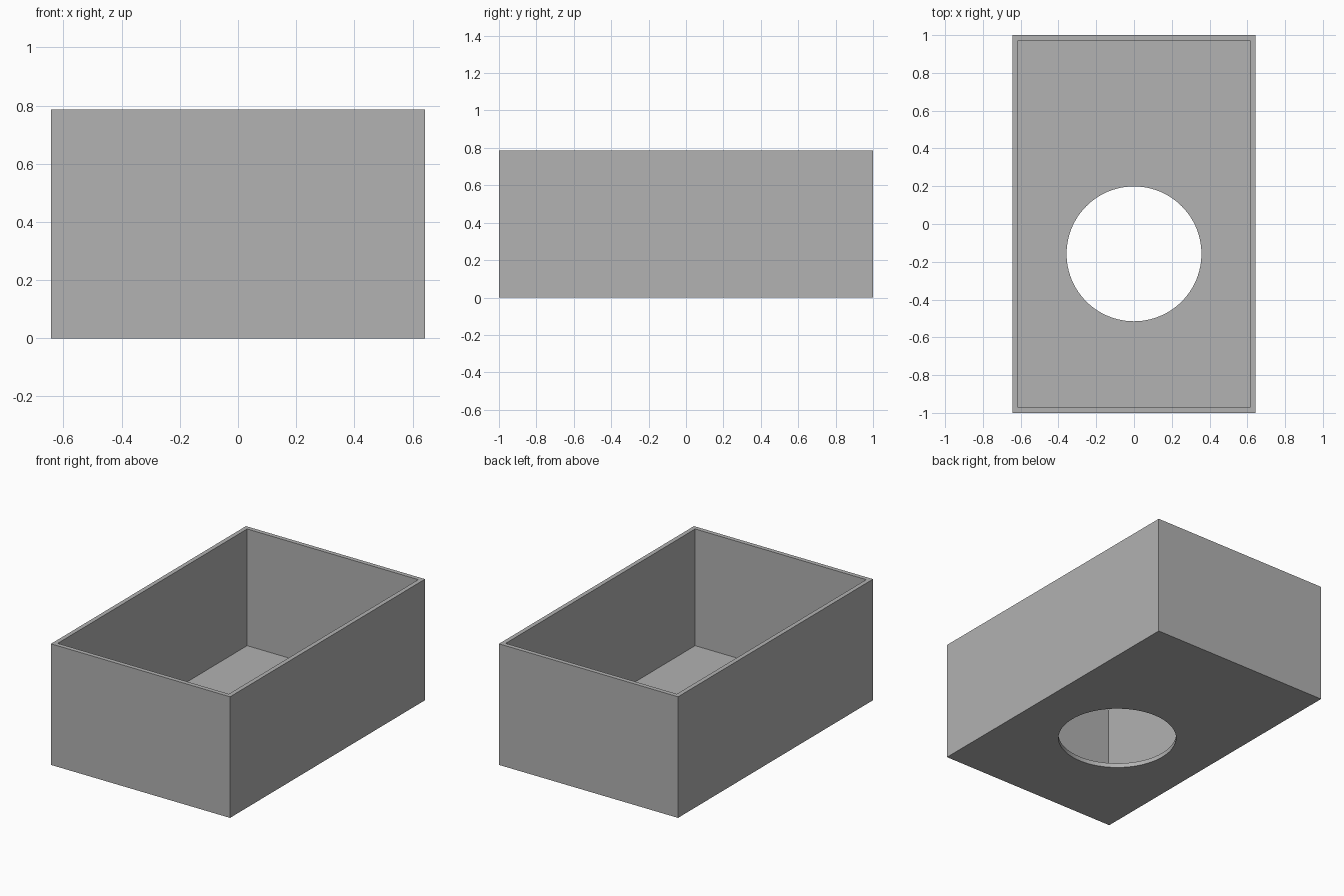
import bpy, bmesh
from mathutils import Matrix, Vector

default = bpy.data.objects.get("Cube")
if default:
    bpy.data.objects.remove(default, do_unlink=True)

WIDTH, DEPTH, HEIGHT = 1.286, 2.0, 0.786
WALL = 0.0286
HOLE_RADIUS, HOLE_Y = 0.357, -0.158

grey = bpy.data.materials.new("mid grey")
grey.use_nodes = True
grey.diffuse_color = (0.445, 0.445, 0.445, 1)
grey.node_tree.nodes["Principled BSDF"].inputs["Base Color"].default_value = grey.diffuse_color


def add_object(name, bm):
    mesh = bpy.data.meshes.new(name)
    bm.to_mesh(mesh)
    bm.free()
    mesh.materials.append(grey)
    obj = bpy.data.objects.new(name, mesh)
    bpy.context.collection.objects.link(obj)
    return obj


# Open box: inset the top face for the rim, then sink it to the floor
bm = bmesh.new()
bmesh.ops.create_cube(bm, size=1, matrix=Matrix.Translation((0, 0, HEIGHT / 2))
                      @ Matrix.Diagonal((WIDTH, DEPTH, HEIGHT, 1)))
top = max(bm.faces, key=lambda f: f.calc_center_median().z)
bmesh.ops.inset_region(bm, faces=[top], thickness=WALL, use_even_offset=True)
inner = bmesh.ops.extrude_discrete_faces(bm, faces=[top])["faces"][0]
bmesh.ops.translate(bm, verts=inner.verts, vec=Vector((0, 0, WALL - HEIGHT)))
bmesh.ops.recalc_face_normals(bm, faces=bm.faces)
box = add_object("open_box", bm)

# Round hole through the floor
bm = bmesh.new()
bmesh.ops.create_cone(bm, cap_ends=True, segments=96, radius1=HOLE_RADIUS,
                      radius2=HOLE_RADIUS, depth=0.2,
                      matrix=Matrix.Translation((0, HOLE_Y, 0)))
cutter = add_object("hole_cutter", bm)
cutter.hide_render = True

cut = box.modifiers.new("floor_hole", 'BOOLEAN')
cut.operation = 'DIFFERENCE'
cut.solver = 'EXACT'
cut.object = cutter

bpy.ops.object.select_all(action='DESELECT')
bpy.context.view_layer.objects.active = box
box.select_set(True)
bpy.ops.object.modifier_apply(modifier=cut.name)
bpy.data.objects.remove(cutter, do_unlink=True)

# Smooth hole wall, crisp box edges
bpy.ops.object.shade_smooth_by_angle()
